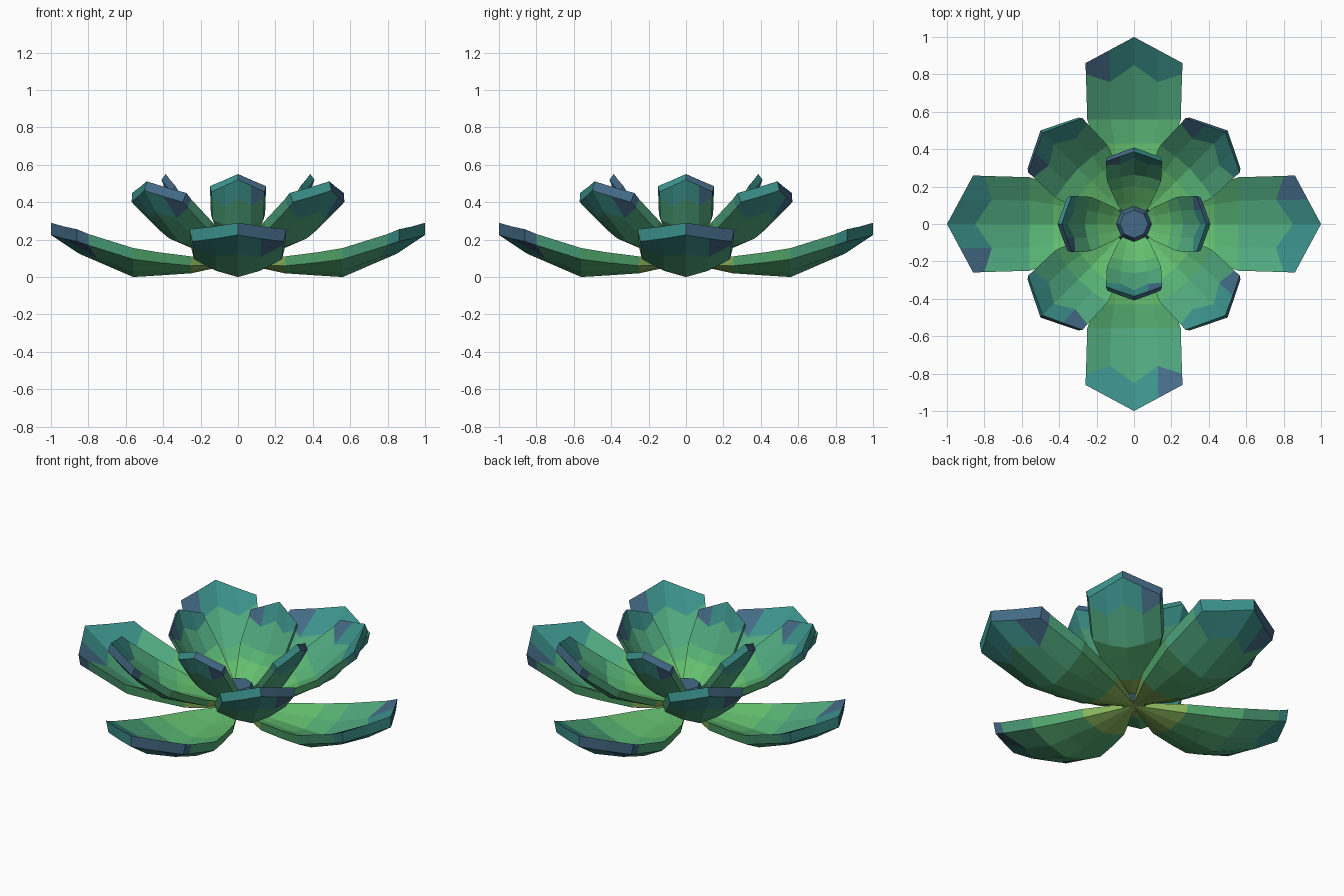
import bpy, bmesh, math
from mathutils import Matrix, Vector

if "Cube" in bpy.data.objects:
    bpy.data.objects.remove(bpy.data.objects["Cube"])


def material(name, rgb):
    m = bpy.data.materials.new(name)
    lin = [((c / 255 + 0.055) / 1.055) ** 2.4 for c in rgb]
    m.diffuse_color = (*lin, 1)
    m.use_nodes = True
    m.node_tree.nodes["Principled BSDF"].inputs["Base Color"].default_value = m.diffuse_color
    return m


MATS = [material("olive_green", (138, 182, 92)),
        material("bright_green", (100, 190, 110)),
        material("leaf_green", (86, 176, 114)),
        material("sea_green", (80, 168, 126)),
        material("teal", (60, 146, 140)),
        material("slate_blue", (68, 106, 134))]
OLIVE, BRIGHT, LEAF, SEA, TEAL, BLUE = range(6)

# Petal rows: half width, thickness, then (distance, underside height)
# for the spine, the halfway line and the edge
ROWS = [(.02, .02, (.02, .070), (.02, .070), (.02, .070)),
        (.15, .05, (.25, .020), (.25, .032), (.25, .060)),
        (.21, .055, (.43, .008), (.43, .032), (.43, .078)),
        (.25, .06, (.56, .000), (.56, .033), (.56, .095)),
        (.257, .06, (.85, .125), (.76, .105), (.80, .170)),
        (.26, .065, (1.0, .225), (.93, .205), (.86, .190))]
TOP = [BRIGHT, BRIGHT, LEAF, SEA, TEAL]
UNDER = [OLIVE, LEAF, LEAF, SEA, TEAL]


def petal(name, scale, pitch, base_z, angle):
    bm = bmesh.new()
    low, high = [], []
    for hw, th, *cols in ROWS:
        lo, hi = [], []
        for j in range(-2, 3):
            r, z = cols[abs(j)]
            y = hw * j / 2
            lo.append(bm.verts.new((r, y * .94, z)))
            hi.append(bm.verts.new((r, y, z + th)))
        low.append(lo)
        high.append(hi)

    def face(vs, mat):
        bm.faces.new(vs).material_index = mat

    for i in range(5):
        for j in range(4):
            tip = i == 4 and j == 3          # one blue corner on each tip
            for grid, pal in ((high, TOP), (low, UNDER)):
                q = [grid[i][j], grid[i + 1][j], grid[i + 1][j + 1], grid[i][j + 1]]
                face(q, BLUE if tip else pal[i])
        for j in (0, 4):                      # side walls
            face([low[i][j], low[i + 1][j], high[i + 1][j], high[i][j]],
                 BLUE if i == 4 and j == 4 else UNDER[i])
    for i in (0, 5):                          # root and tip walls
        for j in range(4):
            c = OLIVE if i == 0 else BLUE if j >= 2 else TEAL
            face([low[i][j], low[i][j + 1], high[i][j + 1], high[i][j]], c)
    bmesh.ops.recalc_face_normals(bm, faces=bm.faces)
    bm.transform(Matrix.Translation((0, 0, base_z))
                 @ Matrix.Rotation(angle, 4, 'Z')
                 @ Matrix.Rotation(-math.radians(pitch), 4, 'Y')
                 @ Matrix.Scale(scale, 4)
                 @ Matrix.Translation((0, 0, -.07)))
    finish(name, bm)


def finish(name, bm):
    me = bpy.data.meshes.new(name)
    bm.to_mesh(me)
    bm.free()
    for m in MATS:
        me.materials.append(m)
    bpy.context.collection.objects.link(bpy.data.objects.new(name, me))


# Three tiers of four petals, each tier smaller and more upright
for tier, scale, pitch, base_z, turn in (("outer", 1, 0, .07, 0),
                                         ("middle", .79, 19, .09, 45),
                                         ("inner", .58, 37, .10, 0)):
    for k in range(4):
        petal(f"{tier}_petal_{k + 1}", scale, pitch, base_z,
              math.radians(turn + 90 * k))

# Faceted bud in the centre
bm = bmesh.new()
rings = [[bm.verts.new((r * math.cos(a * math.pi / 4), r * math.sin(a * math.pi / 4), z))
          for a in range(8)] for r, z in ((.06, .07), (.11, .14), (.075, .215))]
for a, b in zip(rings, rings[1:]):
    for k in range(8):
        n = (k + 1) % 8
        bm.faces.new((a[k], a[n], b[n], b[k])).material_index = BLUE
bm.faces.new(rings[-1]).material_index = BLUE
bm.faces.new(rings[0][::-1]).material_index = OLIVE
bmesh.ops.recalc_face_normals(bm, faces=bm.faces)
finish("centre_bud", bm)
